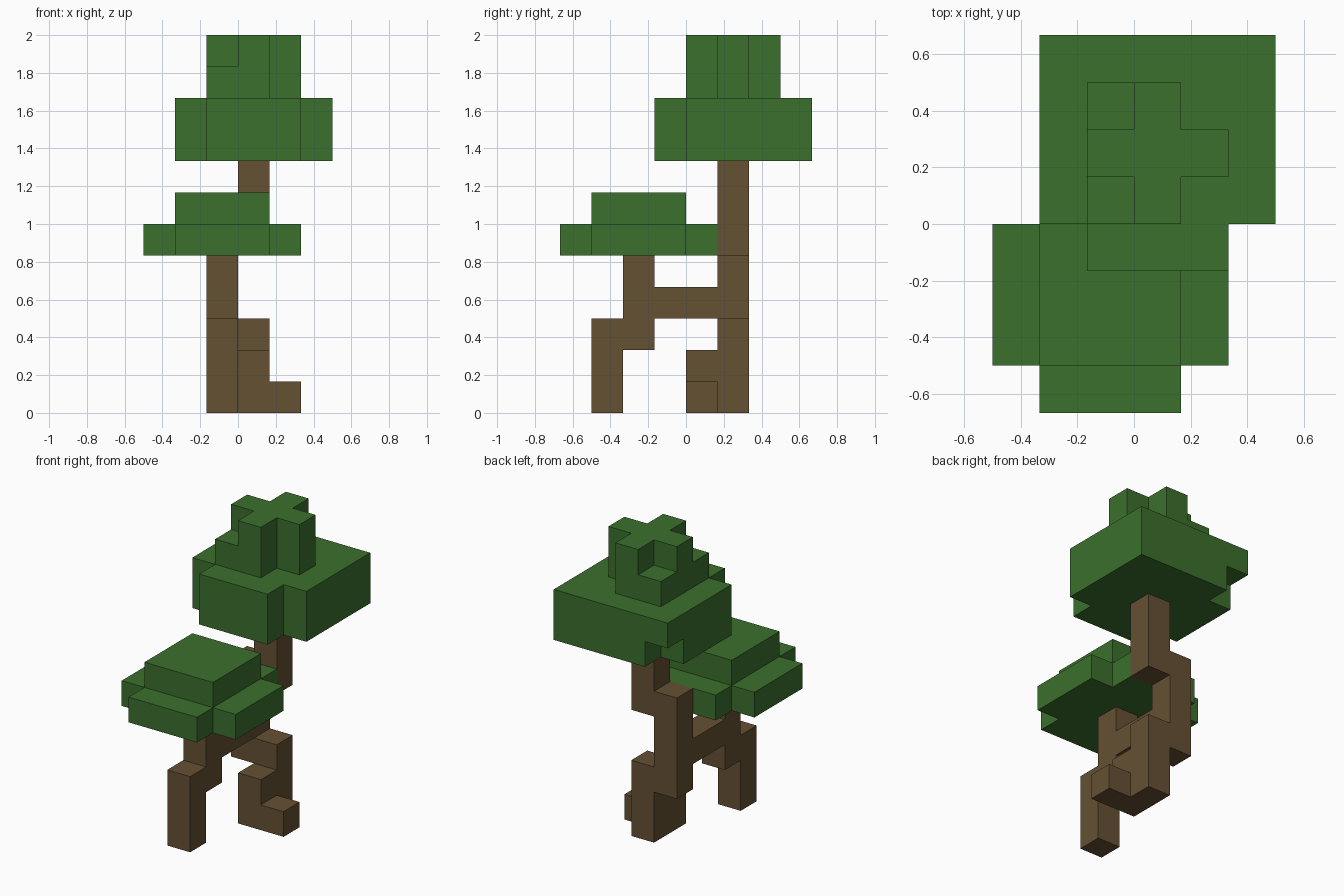
import bpy
import bmesh
from itertools import product
from mathutils import Vector

UNIT = 1 / 6  # edge length of one block

if "Cube" in bpy.data.objects:
    bpy.data.objects.remove(bpy.data.objects["Cube"], do_unlink=True)


def material(name, rgb):
    mat = bpy.data.materials.new(name)
    mat.use_nodes = True
    mat.diffuse_color = (*rgb, 1)
    bsdf = next(n for n in mat.node_tree.nodes if n.type == 'BSDF_PRINCIPLED')
    bsdf.inputs["Base Color"].default_value = (*rgb, 1)
    bsdf.inputs["Roughness"].default_value = 0.9
    return mat


def cells(box):
    """All block cells inside a (low corner, high corner) box."""
    low, high = box
    return set(product(*(range(a, b) for a, b in zip(low, high))))


def block_part(name, mat, boxes, removed=()):
    """Join boxes of blocks into one skin without inner faces."""
    filled = set().union(*(cells(b) for b in boxes))
    for box in removed:
        filled -= cells(box)
    bm = bmesh.new()
    corners = {}

    def vert(p):
        key = tuple(round(c) for c in p)
        if key not in corners:
            corners[key] = bm.verts.new(Vector(key) * UNIT)
        return corners[key]

    for cell in filled:
        for axis, side in product(range(3), (0, 1)):
            step = Vector((0, 0, 0))
            step[axis] = 1
            beyond = Vector(cell) + step * (2 * side - 1)
            if tuple(round(c) for c in beyond) in filled:
                continue
            u, v = step.zxy, step.yzx
            if u.cross(v).dot(step) < 0:
                u, v = v, u
            if not side:
                u, v = v, u
            p = Vector(cell) + step * side
            bm.faces.new([vert(q) for q in (p, p + u, p + u + v, p + v)])

    # Merge the flat areas into single faces
    bmesh.ops.dissolve_limit(bm, angle_limit=0.01, verts=bm.verts, edges=bm.edges)
    mesh = bpy.data.meshes.new(name)
    bm.to_mesh(mesh)
    bm.free()
    mesh.materials.append(mat)
    obj = bpy.data.objects.new(name, mesh)
    bpy.context.collection.objects.link(obj)
    return obj


leaf = material("leaf green", (0.044, 0.162, 0.026))
bark = material("bark brown", (0.130, 0.082, 0.033))

# Main trunk: root foot, base, offset middle and upper stem
block_part("trunk", bark, [
    ((0, 0, 0), (2, 1, 1)),
    ((0, 0, 1), (1, 1, 2)),
    ((0, 1, 0), (1, 2, 3)),
    ((-1, 1, 2), (0, 2, 6)),
    ((0, 1, 5), (1, 2, 8)),
])

# Front trunk with the bridge back to the main trunk
block_part("front_trunk", bark, [
    ((-1, -3, 0), (0, -2, 3)),
    ((-1, -2, 2), (0, -1, 5)),
    ((-1, -1, 3), (0, 1, 4)),
])

# Lower foliage: wide layer with front and back steps, and a cap
block_part("lower_canopy", leaf, [
    ((-3, -3, 5), (2, 0, 6)),
    ((-2, -4, 5), (1, 1, 6)),
])
block_part("lower_canopy_cap", leaf, [((-2, -3, 6), (1, 0, 7))])

# Upper foliage with one block missing from the lower back corner
block_part("upper_canopy", leaf, [
    ((-2, 0, 8), (3, 4, 10)),
    ((-1, -1, 8), (2, 0, 10)),
], removed=[((-2, 3, 8), (-1, 4, 9))])

# Cross-shaped crown with two lower corner blocks
block_part("crown", leaf, [
    ((0, 0, 10), (1, 3, 12)),
    ((-1, 1, 10), (2, 2, 12)),
    ((-1, 0, 10), (0, 3, 11)),
])
